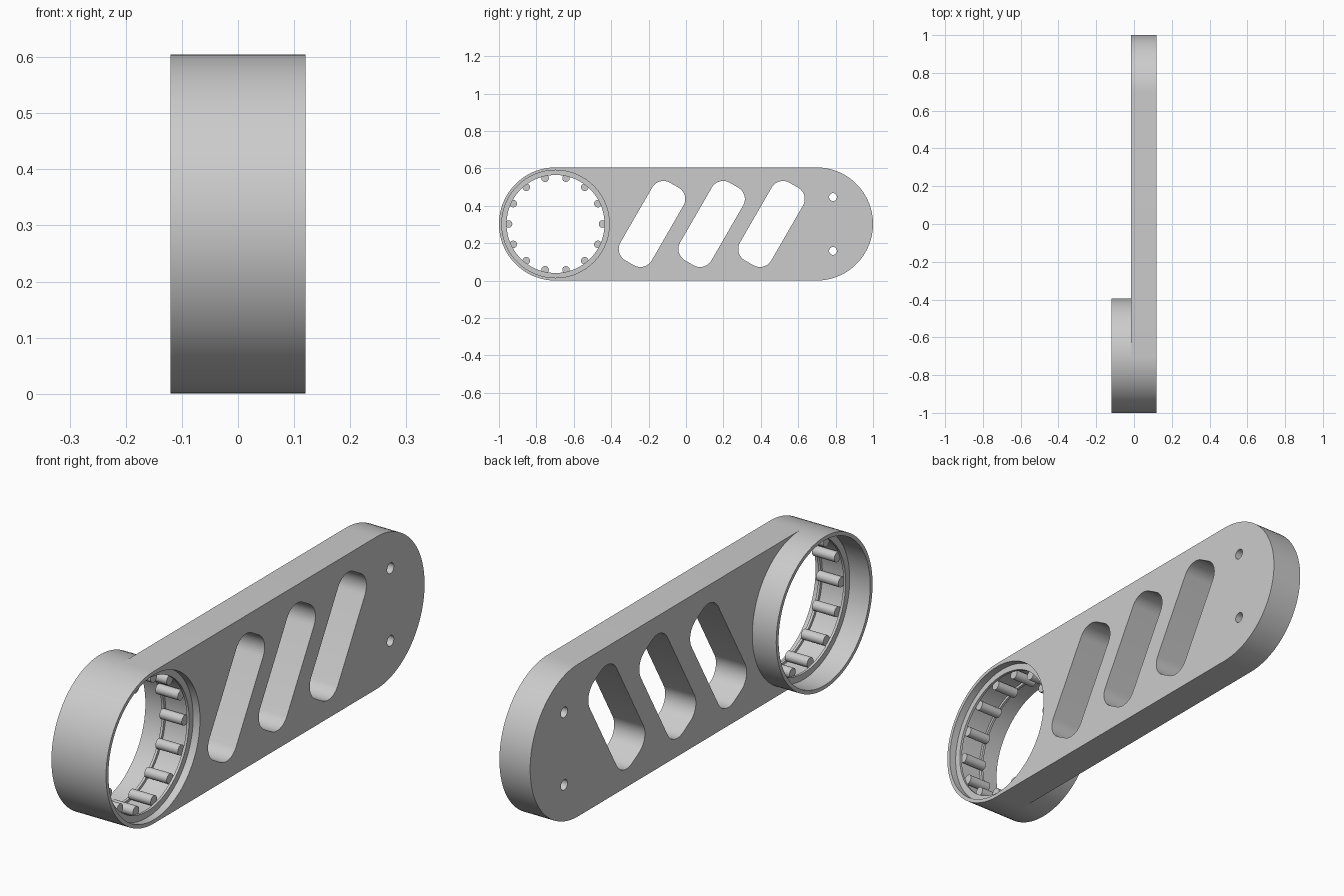
import bpy, bmesh, math
from mathutils import Matrix, Vector

cube = bpy.data.objects.get("Cube")
if cube:
    bpy.data.objects.remove(cube)

MID = 0.3025          # height of the centre line, also the end radius
END = 1 - MID         # distance of the end arcs from the middle
BORE = 0.2875
FACE, BACK, RIM = 0.12, -0.015, -0.12

metal = bpy.data.materials.new("grey_metal")
metal.use_nodes = True
colour = (0.6, 0.6, 0.6, 1)
metal.diffuse_color = colour
metal.node_tree.nodes["Principled BSDF"].inputs["Base Color"].default_value = colour


def finish(obj):
    obj.data.materials.clear()
    obj.data.materials.append(metal)
    bpy.ops.object.select_all(action='DESELECT')
    obj.select_set(True)
    bpy.context.view_layer.objects.active = obj
    bpy.ops.object.shade_smooth_by_angle(angle=math.radians(30))


def mesh_object(name, bm):
    bmesh.ops.recalc_face_normals(bm, faces=bm.faces)
    mesh = bpy.data.meshes.new(name)
    bm.to_mesh(mesh)
    bm.free()
    obj = bpy.data.objects.new(name, mesh)
    bpy.context.collection.objects.link(obj)
    finish(obj)
    return obj


def arc(y, z, r, start, sweep, n):
    return [(y + r * math.cos(math.radians(start + sweep * i / n)),
             z + r * math.sin(math.radians(start + sweep * i / n))) for i in range(n + 1)]


def circle(y, z, r, n):
    return arc(y, z, r, 0, 360, n)[:-1]


def slot(y, length=0.479, width=0.193, r=0.07, tilt=60):
    # rounded rectangle, leaning over
    a, b = length / 2 - r, width / 2 - r
    pts = []
    for i, (u, v) in enumerate([(a, b), (-a, b), (-a, -b), (a, -b)]):
        pts += arc(u, v, r, 90 * i, 90, 10)
    turn = Matrix.Rotation(math.radians(tilt), 2)
    return [tuple(turn @ Vector(p) + Vector((y, MID))) for p in pts]


def ring(name, profile, steps=96, closed=False):
    # spin an (x, radius) profile round the bore axis
    bm = bmesh.new()
    verts = [bm.verts.new((x, -END, MID + r)) for x, r in profile]
    edges = [bm.edges.new(pair) for pair in zip(verts, verts[1:])]
    bmesh.ops.spin(bm, geom=verts + edges, cent=(0, -END, MID), axis=(1, 0, 0),
                   angle=math.tau, steps=steps, use_duplicate=False)
    bmesh.ops.remove_doubles(bm, verts=bm.verts, dist=1e-5)
    obj = mesh_object(name, bm)
    return obj


# Arm plate: outline with bore, slots and screw holes
outline = arc(END, MID, MID, -90, 180, 48) + arc(-END, MID, MID, 90, 180, 48)
loops = [outline, circle(-END, MID, BORE, 96)]
loops += [slot(y) for y in (-0.182, 0.137, 0.457)]
loops += [circle(0.786, MID + s * 0.144, 0.021, 24) for s in (-1, 1)]
curve = bpy.data.curves.new("arm_plate", 'CURVE')
curve.dimensions = '2D'
curve.fill_mode = 'BOTH'
curve.extrude = (FACE - BACK) / 2
for pts in loops:
    spline = curve.splines.new('POLY')
    spline.points.add(len(pts) - 1)
    for point, (y, z) in zip(spline.points, pts):
        point.co = (y, z, 0, 1)
    spline.use_cyclic_u = True
plate = bpy.data.objects.new("arm_plate", curve)
bpy.context.collection.objects.link(plate)
bpy.ops.object.select_all(action='DESELECT')
plate.select_set(True)
bpy.context.view_layer.objects.active = plate
bpy.ops.object.convert(target='MESH')
plate = bpy.context.view_layer.objects.active
bm = bmesh.new()
bm.from_mesh(plate.data)
bmesh.ops.remove_doubles(bm, verts=bm.verts, dist=1e-5)
bm.transform(Matrix(((0, 0, 1, (FACE + BACK) / 2), (1, 0, 0, 0), (0, 1, 0, 0), (0, 0, 0, 1))))
bmesh.ops.recalc_face_normals(bm, faces=bm.faces)
bm.to_mesh(plate.data)
bm.free()
finish(plate)

# Collar standing out behind the plate
ring("bearing_collar", [(BACK, MID), (RIM, MID), (RIM, BORE), (BACK, BORE)])

# Bearing shell with a lip on each side
LIP, RACE = 0.262, 0.273
ring("bearing_shell", [(0.09, BORE), (0.09, LIP), (0.08, LIP), (0.08, RACE),
                       (-0.02, RACE), (-0.02, LIP), (-0.03, LIP), (-0.03, BORE)])

# Needle rollers between the lips
COUNT = 14
bm = bmesh.new()
for i in range(COUNT):
    a = math.tau * i / COUNT
    place = (Matrix.Translation((0.03, -END + 0.251 * math.cos(a), MID + 0.251 * math.sin(a)))
             @ Matrix.Rotation(math.pi / 2, 4, 'Y'))
    bmesh.ops.create_cone(bm, cap_ends=True, segments=24, radius1=0.02, radius2=0.02,
                          depth=0.098, matrix=place)
mesh_object("needle_rollers", bm)
